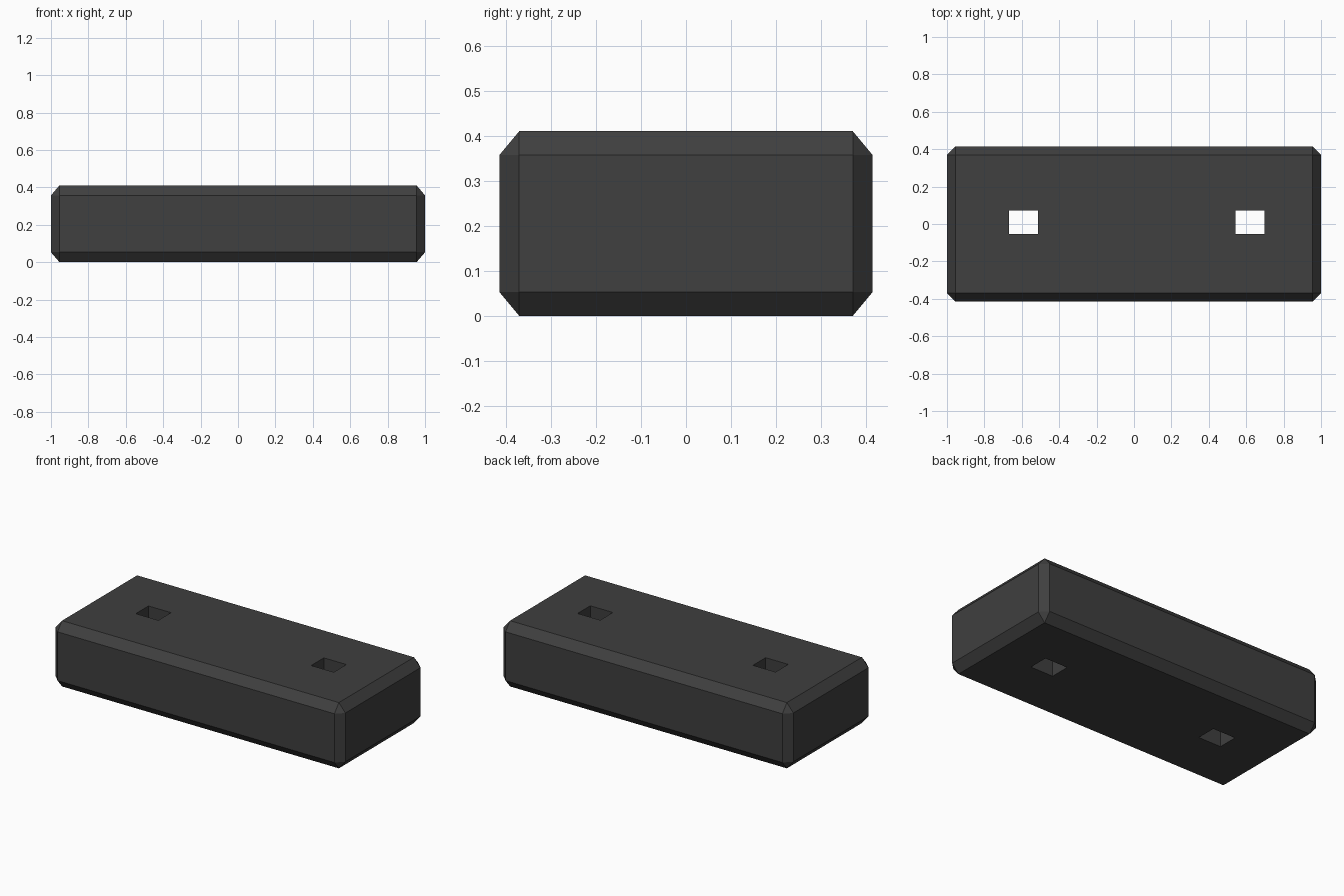
import bpy, bmesh

if "Cube" in bpy.data.objects:
    bpy.data.objects.remove(bpy.data.objects["Cube"])

mat = bpy.data.materials.new("dark grey")
mat.diffuse_color = (0.05, 0.05, 0.05, 1)
mat.use_nodes = True
mat.node_tree.nodes["Principled BSDF"].inputs["Base Color"].default_value = mat.diffuse_color


def new_object(name, bm):
    bmesh.ops.recalc_face_normals(bm, faces=bm.faces)
    mesh = bpy.data.meshes.new(name)
    bm.to_mesh(mesh)
    bm.free()
    mesh.materials.append(mat)
    obj = bpy.data.objects.new(name, mesh)
    bpy.context.collection.objects.link(obj)
    return obj


# Chamfered block: hull of three points at each of the eight corners
HX, HY, H = 1.0, 0.414, 0.41
CX, CY, CZ = 0.045, 0.044, 0.053
bm = bmesh.new()
for sx in (-1, 1):
    for sy in (-1, 1):
        for sz in (-1, 1):
            for dx, dy, dz in ((0, CY, CZ), (CX, 0, CZ), (CX, CY, 0)):
                bm.verts.new((sx * (HX - dx), sy * (HY - dy),
                              H / 2 + sz * (H / 2 - dz)))
bmesh.ops.convex_hull(bm, input=bm.verts)
bmesh.ops.dissolve_limit(bm, angle_limit=0.01, verts=bm.verts, edges=bm.edges)
block = new_object("chamfered_block", bm)

# Two rectangular holes right through the block
for name, x in (("left", -0.59), ("right", 0.62)):
    bm = bmesh.new()
    bmesh.ops.create_cube(bm, size=1)
    bmesh.ops.scale(bm, vec=(0.156, 0.125, 1), verts=bm.verts)
    bmesh.ops.translate(bm, vec=(x, 0.009, H / 2), verts=bm.verts)
    cutter = new_object(name + "_hole_cutter", bm)
    cutter.hide_render = True
    cutter.display_type = 'WIRE'
    cut = block.modifiers.new(name + " hole", 'BOOLEAN')
    cut.operation = 'DIFFERENCE'
    cut.solver = 'EXACT'
    cut.object = cutter
